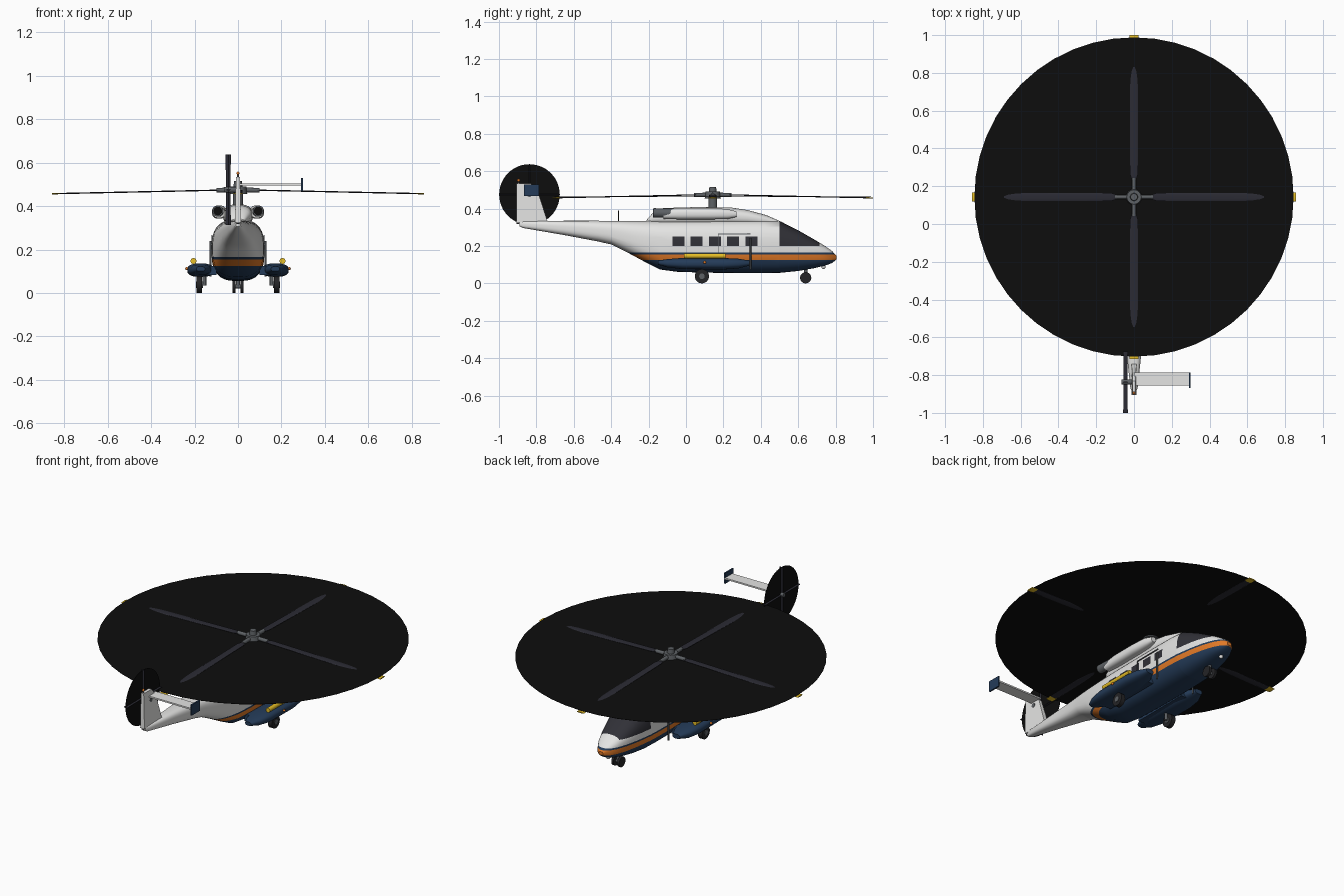
import bpy, bmesh, math
from mathutils import Vector, Matrix

cube = bpy.data.objects.get("Cube")
if cube:
    bpy.data.objects.remove(cube, do_unlink=True)


def material(name, r, g, b):
    m = bpy.data.materials.new(name)
    m.use_nodes = True
    m.diffuse_color = (r, g, b, 1)
    m.node_tree.nodes["Principled BSDF"].inputs["Base Color"].default_value = (r, g, b, 1)
    return m


WHITE = material("white paint", .78, .78, .77)
NAVY = material("navy paint", .018, .045, .1)
ORANGE = material("orange paint", .75, .19, .02)
YELLOW = material("yellow paint", .8, .52, .02)
BLACK = material("rotor blur black", .004, .004, .004)
BLADE = material("blade grey", .024, .024, .034)
METAL = material("metal grey", .11, .12, .13)
GLASS = material("dark glass", .03, .03, .038)
RUBBER = material("rubber", .018, .018, .02)


def finish(bm, name, mats, smooth=True):
    bmesh.ops.recalc_face_normals(bm, faces=bm.faces)
    me = bpy.data.meshes.new(name)
    bm.to_mesh(me)
    bm.free()
    for m in mats:
        me.materials.append(m)
    ob = bpy.data.objects.new(name, me)
    bpy.context.collection.objects.link(ob)
    if smooth:
        bpy.ops.object.select_all(action='DESELECT')
        ob.select_set(True)
        bpy.context.view_layer.objects.active = ob
        bpy.ops.object.shade_smooth_by_angle(angle=math.radians(40))
    return ob


def loft(stations, n=2.0, segs=32, cx=0.0):
    """Superellipse rings along y; each station is (y, z low, z high, half width)."""
    bm = bmesh.new()
    rings = []
    for y, lo, hi, w in stations:
        ring = []
        for i in range(segs):
            a = math.tau * (i + .5) / segs
            c, s = math.cos(a), math.sin(a)
            x = math.copysign(abs(c) ** (2 / n), c) * w
            z = math.copysign(abs(s) ** (2 / n), s) * (hi - lo) / 2
            ring.append(bm.verts.new((cx + x, y, (lo + hi) / 2 + z)))
        rings.append(ring)
    for r, q in zip(rings, rings[1:]):
        for i in range(segs):
            j = (i + 1) % segs
            bm.faces.new((r[i], r[j], q[j], q[i]))
    bm.faces.new(rings[0])
    bm.faces.new(rings[-1])
    return bm


def rod(name, p, q, r1, mat, r2=None, segs=24):
    p, q = Vector(p), Vector(q)
    bm = bmesh.new()
    turn = (q - p).to_track_quat('Z', 'Y').to_matrix().to_4x4()
    bmesh.ops.create_cone(bm, cap_ends=True, segments=segs, radius1=r1,
                          radius2=r1 if r2 is None else r2, depth=(q - p).length,
                          matrix=Matrix.Translation((p + q) / 2) @ turn)
    return finish(bm, name, [mat])


def ball(name, at, size, mat):
    bm = bmesh.new()
    bmesh.ops.create_uvsphere(bm, u_segments=24, v_segments=14, radius=1,
                              matrix=Matrix.Translation(at) @ Matrix.Diagonal((*size, 1)))
    return finish(bm, name, [mat])


def box(name, lo, hi, mat):
    lo, hi = Vector(lo), Vector(hi)
    bm = bmesh.new()
    bmesh.ops.create_cube(bm, size=1, matrix=Matrix.Translation((lo + hi) / 2)
                          @ Matrix.Diagonal((*(hi - lo), 1)))
    return finish(bm, name, [mat], False)


# Fuselage with cut-in stripes, cabin windows and windshield
bm = loft([(-.89, .305, .328, .01), (-.87, .296, .333, .019), (-.65, .258, .335, .043),
           (-.47, .224, .335, .064), (-.40, .208, .335, .076), (-.30, .158, .335, .095),
           (-.20, .104, .335, .11), (-.14, .074, .335, .117), (-.05, .062, .336, .121),
           (.1, .057, .337, .122), (.3, .055, .338, .122), (.42, .055, .338, .121),
           (.5, .056, .333, .117), (.6, .066, .284, .102), (.68, .08, .238, .084),
           (.74, .094, .202, .063), (.78, .108, .174, .04), (.805, .128, .148, .014)], 2.8, 40)
windows = [(.0975 * i - .073, .0975 * i - .009) for i in range(5)]
cuts = [((0, 0, z), (0, 0, 1)) for z in (.125, .155, .165, .2, .25)]
cuts += [((0, y, 0), (0, 1, 0)) for pair in windows + [(.5, .715)] for y in pair]
for co, no in cuts:
    bmesh.ops.bisect_plane(bm, geom=bm.verts[:] + bm.edges[:] + bm.faces[:],
                           plane_co=co, plane_no=no)
for f in bm.faces:
    x, y, z = f.calc_center_median()
    if z < .125 or .155 < z < .165:
        f.material_index = 1
    elif z < .155:
        f.material_index = 2
    elif z > .2 and .5 < y < .715:
        f.material_index = 3
    elif .2 < z < .25 and abs(x) > .08 and any(a < y < b for a, b in windows):
        f.material_index = 3
finish(bm, "fuselage", [WHITE, NAVY, ORANGE, GLASS])

# Engine cowling on the roof
finish(loft([(-.21, .325, .34, .03), (-.17, .315, .385, .055), (-.12, .31, .403, .065),
             (.05, .31, .408, .07), (.24, .31, .406, .07), (.33, .31, .392, .066),
             (.43, .31, .365, .055), (.52, .31, .325, .03)], 2.5), "roof_cowling", [WHITE])

# Paired parts on the left (+x) and right (-x)
for side, s in (("left", 1), ("right", -1)):
    finish(loft([(-.12, .345, .395, .026), (-.03, .342, .403, .032), (.12, .342, .403, .033),
                 (.22, .344, .398, .029), (.27, .355, .385, .015)], 2.5, 24, s * .087),
           side + "_engine", [WHITE])
    rod(side + "_exhaust", (s * .093, -.175, .377), (s * .09, -.07, .375), .025, METAL)
    rod(side + "_exhaust_opening", (s * .093, -.177, .377), (s * .093, -.174, .377), .02, BLACK)
    finish(loft([(-.15, .1, .122, .02), (-.1, .086, .13, .045), (-.02, .076, .136, .06),
                 (.2, .074, .136, .062), (.28, .08, .132, .052), (.34, .095, .122, .025)],
                2.6, 24, s * .172), side + "_sponson", [NAVY])
    box(side + "_sponson_root", (s * .14 - .04, -.08, .083), (s * .14 + .04, .28, .124), NAVY)
    rod(side + "_float_bottle", (s * .205, -.01, .147), (s * .205, .21, .147), .0135, YELLOW)
    ball(side + "_marker_light", (s * .236, .1, .112), (.007, .008, .007), ORANGE)
    rod(side + "_main_wheel", (s * .165, .085, .038), (s * .191, .085, .038), .038, RUBBER)
    rod(side + "_wheel_cap", (s * .162, .085, .038), (s * .194, .085, .038), .015, METAL)
    rod(side + "_main_strut", (s * .155, .085, .035), (s * .155, .085, .1), .009, METAL)
    rod(side + "_nose_wheel", (s * .012, .64, .03), (s * .026, .64, .03), .03, RUBBER)
    # Sliding door: seams, rail and grab bar
    box(side + "_door_rail", (s * .12 - .003, .17, .262), (s * .12 + .003, .345, .266), METAL)
    box(side + "_door_seam", (s * .12 - .003, .17, .165), (s * .12 + .003, .173, .264), METAL)
    rod(side + "_grab_bar", (s * .126, .345, .075), (s * .126, .345, .24), .005, METAL, segs=10)

rod("nose_axle", (-.02, .64, .03), (.02, .64, .03), .009, METAL)
rod("nose_strut", (0, .64, .03), (0, .64, .09), .009, METAL)
ball("landing_light", (0, .735, .088), (.011, .011, .011), WHITE)
rod("antenna", (0, -.36, .33), (0, -.36, .39), .003, RUBBER, segs=8)

# Tail fin, tapered from a side profile
bm = bmesh.new()
profile = [(-.905, .325), (-.905, .535), (-.83, .535), (-.79, .485), (-.74, .33)]
halves = [[bm.verts.new((s * (.014 if z < .4 else .009), y, z)) for y, z in profile]
          for s in (-1, 1)]
for h in halves:
    bm.faces.new(h)
for i in range(len(profile)):
    j = (i + 1) % len(profile)
    bm.faces.new((halves[0][i], halves[0][j], halves[1][j], halves[1][i]))
finish(bm, "tail_fin", [WHITE], False)
rod("tail_beacon_stem", (0, -.895, .53), (0, -.895, .547), .004, METAL)
ball("tail_beacon", (0, -.895, .551), (.007, .008, .008), ORANGE)
box("tail_skid", (-.006, -.905, .318), (.006, -.87, .333), RUBBER)
box("stabilizer", (0, -.855, .494), (.293, -.785, .503), WHITE)
box("stabilizer_end_plate", (.291, -.867, .467), (.3, -.787, .53), NAVY)

# Tail rotor
TX, TY, TZ = -.045, -.837, .475
rod("tail_rotor_disc", (TX - .001, TY, TZ), (TX + .001, TY, TZ), .162, BLACK, segs=48)
rod("tail_rotor_shaft", (TX - .02, TY, TZ), (.012, TY, TZ), .013, METAL)
for k in range(4):
    blade = finish(loft([(.01, -.003, .003, .011), (.163, -.003, .003, .0125)], 2, 12),
                   "tail_rotor_blade", [BLADE])
    blade.location = (TX, TY, TZ)
    blade.rotation_euler = (k * math.pi / 2, 0, 0)

# Main rotor: mast, hub, drooping blades and the spinning disc
RY = .143
rod("rotor_mast", (0, RY, .39), (0, RY, .46), .024, METAL)
rod("rotor_hub", (0, RY, .455), (0, RY, .49), .043, METAL, .038)
rod("rotor_cap", (0, RY, .488), (0, RY, .515), .021, METAL, .018)
rod("main_rotor_disc", (0, RY, .462), (0, RY, .4635), .845, BLACK, segs=48)


def blade_station(r, half, width):
    z = .475 - .021 * r
    return (r, z - half, z + half, width)


for k in range(4):
    arm = rod("rotor_arm", (0, .02, .474), (0, .1, .473), .011, METAL, segs=12)
    blade = finish(loft([blade_station(.09, .003, .012), blade_station(.12, .003, .021),
                         blade_station(.82, .003, .022)], 2, 16), "rotor_blade", [BLADE])
    tip = finish(loft([blade_station(.82, .0032, .0235), blade_station(.857, .0032, .0235)],
                      2, 16), "rotor_blade_tip", [YELLOW])
    for ob in (arm, blade, tip):
        ob.location = (0, RY, 0)
        ob.rotation_euler = (0, 0, k * math.pi / 2)
